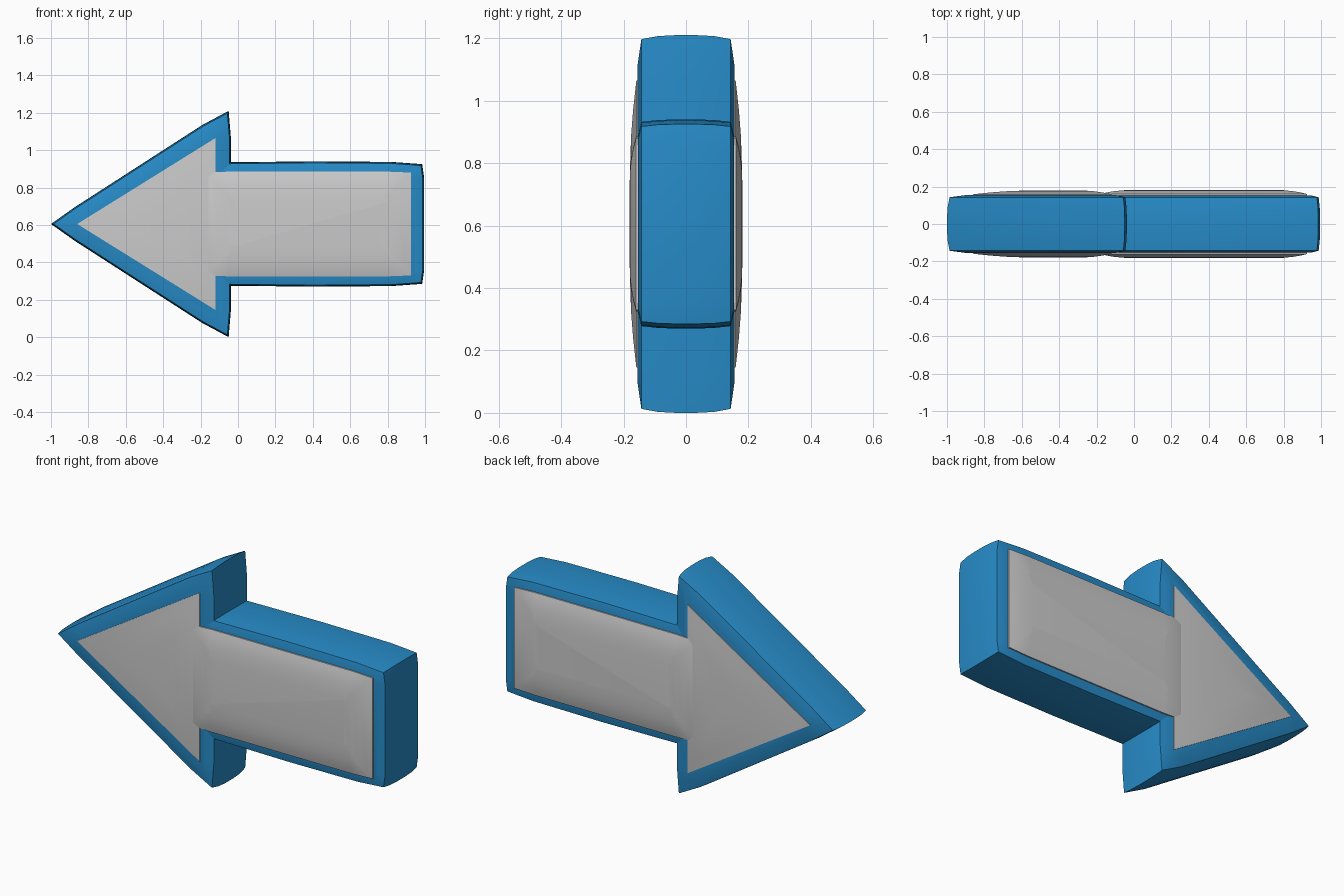
import bpy, bmesh, math
from mathutils import Vector

if "Cube" in bpy.data.objects:
    bpy.data.objects.remove(bpy.data.objects["Cube"])

MID = 0.605  # height of the arrow's centre line

blue = bpy.data.materials.new("blue")
blue.diffuse_color = (0.02, 0.26, 0.58, 1)
blue.use_nodes = True
blue.node_tree.nodes["Principled BSDF"].inputs["Base Color"].default_value = blue.diffuse_color


def mirrored(half):
    """Close an upper half outline (x, height above centre line) by mirroring it."""
    return half + [(x, -h) for x, h in reversed(half) if h > 0]


def inset(pts, d):
    """Move every edge of a clockwise convex outline inward by d."""
    out = []
    n = len(pts)
    for i in range(n):
        a, b, c = (Vector(pts[(i + k) % n]) for k in (-1, 0, 1))
        e1, e2 = (b - a).normalized(), (c - b).normalized()
        n1, n2 = Vector((e1.y, -e1.x)), Vector((e2.y, -e2.x))
        out.append(b + (n1 + n2) * d / (1 + n1.dot(n2)))
    return out


def loft(name, outline, rings, mat=None):
    """Skin inset copies of the outline, rings = (inset, depth) from middle to face."""
    full = [(d, -y) for d, y in reversed(rings)] + [r for r in rings if r[1] > 0]
    bm = bmesh.new()
    loops = [[bm.verts.new((p.x, y, MID + p.y)) for p in inset(outline, d)]
             for d, y in full]
    n = len(outline)
    for a, b in zip(loops, loops[1:]):
        for i in range(n):
            j = (i + 1) % n
            bm.faces.new((a[i], a[j], b[j], b[i]))
    bm.faces.new(loops[0])
    bm.faces.new(loops[-1])
    bmesh.ops.remove_doubles(bm, verts=bm.verts, dist=1e-5)
    bmesh.ops.recalc_face_normals(bm, faces=bm.faces)
    me = bpy.data.meshes.new(name)
    bm.to_mesh(me)
    bm.free()
    ob = bpy.data.objects.new(name, me)
    bpy.context.collection.objects.link(ob)
    if mat:
        me.materials.append(mat)
    bpy.ops.object.select_all(action='DESELECT')
    ob.select_set(True)
    bpy.context.view_layer.objects.active = ob
    bpy.ops.object.shade_smooth_by_angle(angle=math.radians(40))
    return ob


# Blue bodies: slightly bulging walls and a gently rising rim
body = [(0.002, 0.09), (0.008, 0.143)]
head = mirrored([(-1.0, 0), (-0.87, 0.092), (-0.19, 0.53), (-0.05, 0.605), (-0.038, 0.46)])
loft("head_body", head, [(0, 0.03)] + body + [(0.06, 0.155)], blue)

shaft = mirrored([(-0.22, 0.315), (-0.05, 0.33), (0.4, 0.335), (0.82, 0.332),
                  (0.985, 0.32), (0.995, 0.25)])
loft("shaft_body", shaft, [(0, 0.03)] + body + [(0.05, 0.153)], blue)

# Grey panels: shallow pillows passing through to both faces
head_face = mirrored([(-0.86, 0), (-0.12, 0.46)])
loft("head_panel", head_face,
     [(0, 0.15), (0, 0.159), (0.05, 0.169), (0.10, 0.176), (0.15, 0.179), (0.2, 0.18)])

shaft_face = mirrored([(-0.18, 0.275), (-0.05, 0.28), (0.80, 0.28), (0.925, 0.275)])
loft("shaft_panel", shaft_face,
     [(0, 0.15), (0, 0.16), (0.03, 0.168), (0.07, 0.175), (0.11, 0.179), (0.16, 0.181)])
